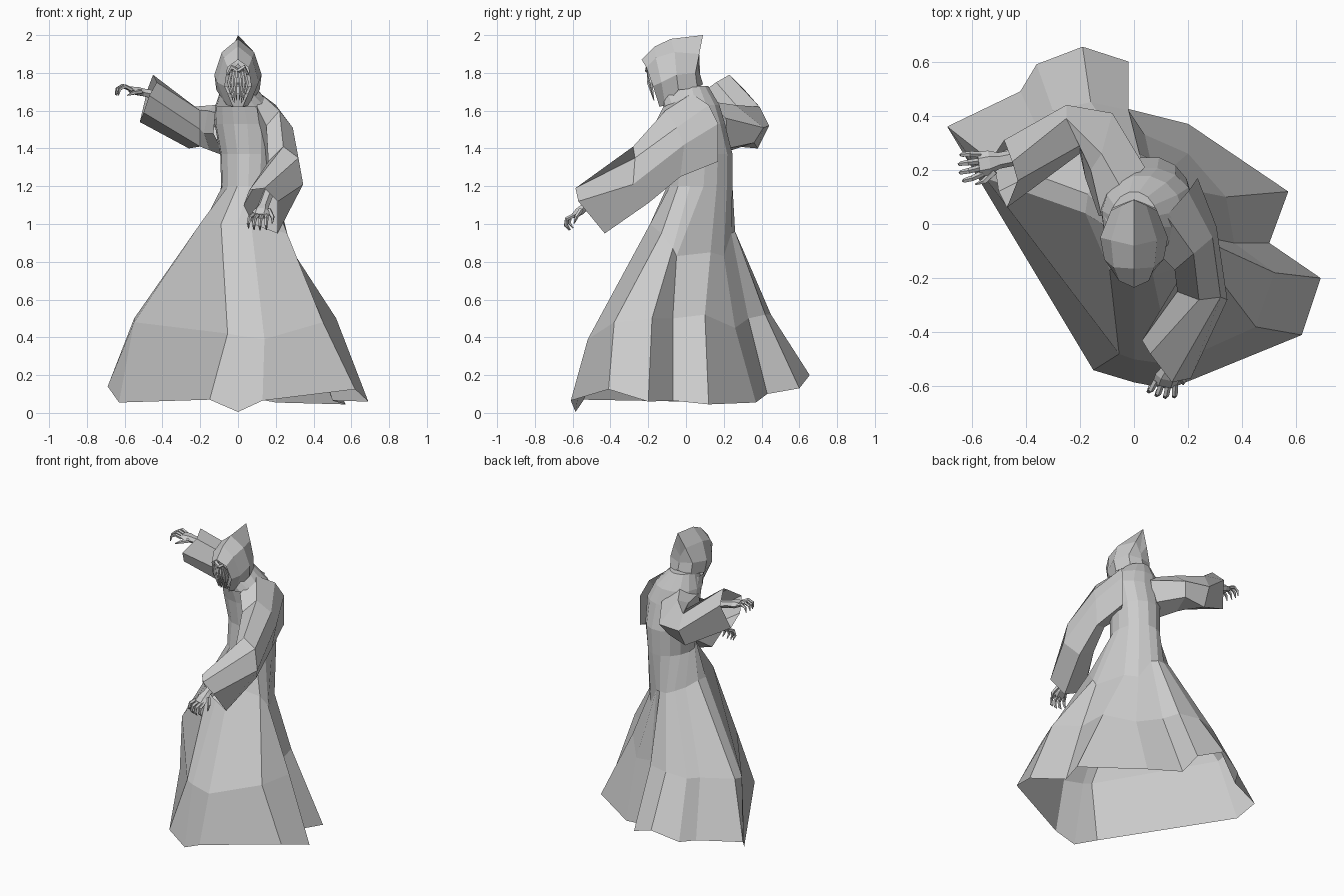
import bpy
import math
from mathutils import Vector

default_cube = bpy.data.objects.get("Cube")
if default_cube:
    bpy.data.objects.remove(default_cube, do_unlink=True)


def make_material(name, colour):
    material = bpy.data.materials.new(name)
    material.use_nodes = True
    material.diffuse_color = colour
    material.node_tree.nodes["Principled BSDF"].inputs["Base Color"].default_value = colour
    return material


stone_grey = make_material("stone grey", (0.6, 0.6, 0.6, 1))


def add_mesh(name, vertices, faces):
    mesh = bpy.data.meshes.new(name)
    mesh.from_pydata([tuple(v) for v in vertices], [], faces)
    mesh.validate()
    mesh.materials.append(stone_grey)
    part = bpy.data.objects.new(name, mesh)
    bpy.context.collection.objects.link(part)
    return part


def loft(name, rings, wrap=True, cap_start=False, cap_end=False):
    """Skin a row of equally sized rings with quads."""
    count = len(rings[0])
    vertices = [point for ring in rings for point in ring]
    faces = []
    for row in range(len(rings) - 1):
        for col in range(count if wrap else count - 1):
            following = (col + 1) % count
            low, high = row * count, (row + 1) * count
            faces.append((low + col, low + following, high + following, high + col))
    if cap_start:
        faces.append(tuple(reversed(range(count))))
    if cap_end:
        faces.append(tuple(range(len(vertices) - count, len(vertices))))
    return add_mesh(name, vertices, faces)


def tube(name, path, radii, sides=5):
    """Tapered low-poly tube along a path."""
    path = [Vector(p) for p in path]
    rings = []
    for index, centre in enumerate(path):
        ahead = path[min(index + 1, len(path) - 1)]
        behind = path[max(index - 1, 0)]
        along = (ahead - behind).normalized()
        side = along.orthogonal().normalized() if index == 0 else (side - along * side.dot(along)).normalized()
        other = along.cross(side)
        turns = [math.tau * k / sides for k in range(sides)]
        rings.append([centre + (side * math.cos(t) + other * math.sin(t)) * radii[index] for t in turns])
    return loft(name, rings, cap_start=True, cap_end=True)


# Robe: folded hem, knee and hip rings, then plain oval rings up to the neck
hem = [(-.63, .26, .055), (-.15, -.54, .07), (0, -.585, .005), (.13, -.61, .065),
       (.62, -.41, .125), (.69, -.2, .06), (.5, -.07, .065), (.57, .12, .045),
       (.2, .37, .055), (-.04, .43, .1), (-.02, .6, .13), (-.19, .655, .2),
       (-.36, .59, .14), (-.42, .49, .13), (-.69, .36, .14)]
knee = [(-.55, .17, .48), (-.055, -.48, .42), (0, -.5, .41), (.14, -.52, .39),
        (.45, -.38, .48), (.52, -.18, .5), (.37, -.07, .5), (.34, .1, .52),
        (.2, .26, .45), (.04, .33, .5), (-.02, .42, .52), (-.16, .45, .52),
        (-.3, .42, .5), (-.36, .36, .5), (-.55, .25, .5)]
hips = [(-.18, .04, 1.03), (-.09, -.17, 1), (0, -.19, 1), (.07, -.19, 1),
        (.26, -.13, .95), (.28, -.07, .87), (.27, -.05, .83), (.19, .13, .85),
        (.13, .2, .83), (.06, .24, .95), (.02, .26, .96), (-.03, .26, .96),
        (-.08, .24, .98), (-.13, .19, 1), (-.17, .11, 1.03)]


def oval(x, y, width, depth, z):
    columns = len(hem)
    angles = [math.tau * (k - 2) / columns - math.pi / 2 for k in range(columns)]
    return [(x + width * math.cos(a), y + depth * math.sin(a), z) for a in angles]


torso = [oval(.055, .075, .145, .175, 1.2), oval(.06, .085, .155, .165, 1.37),
         oval(.05, .06, .175, .15, 1.53), oval(.03, .035, .15, .145, 1.63),
         oval(0, .02, .085, .1, 1.73)]
loft("robe", [hem, knee, hips] + torso, cap_end=True)

# Raised sleeve: shoulder, back-swept upper arm, elbow and open cuff
loft("right_sleeve", [
    [(-.04, .12, 1.65), (.04, .21, 1.56), (.02, .22, 1.4),
     (-.07, .12, 1.36), (-.13, .03, 1.48), (-.12, .03, 1.59)],
    [(-.12, .26, 1.63), (-.08, .41, 1.51), (-.12, .36, 1.43),
     (-.15, .24, 1.39), (-.18, .17, 1.48), (-.16, .2, 1.6)],
    [(-.25, .39, 1.62), (-.25, .44, 1.52), (-.26, .38, 1.4),
     (-.2, .27, 1.41), (-.2, .26, 1.5), (-.2, .29, 1.6)],
    [(-.45, .23, 1.79), (-.48, .31, 1.71), (-.52, .25, 1.54),
     (-.5, .12, 1.59), (-.47, .06, 1.68), (-.43, .16, 1.75)]])

# Lowered sleeve: broad shoulder, upper arm, elbow and open cuff
loft("left_sleeve", [
    [(.12, .03, 1.69), (.2, .12, 1.63), (.235, .17, 1.53),
     (.235, .17, 1.33), (.14, .02, 1.33), (.1, -.12, 1.62)],
    [(.22, -.11, 1.6), (.29, -.05, 1.51), (.305, -.01, 1.42),
     (.28, -.03, 1.25), (.16, -.1, 1.31), (.15, -.17, 1.52)],
    [(.24, -.28, 1.41), (.32, -.27, 1.35), (.345, -.28, 1.21),
     (.28, -.2, 1.11), (.18, -.18, 1.16), (.16, -.25, 1.33)],
    [(.06, -.48, 1.18), (.14, -.585, 1.19), (.21, -.57, 1.12),
     (.21, -.43, .95), (.08, -.4, 1), (.03, -.43, 1.1)]])


def hand(prefix, start, forward, across):
    """Forearm, flat palm, four hooked fingers and a thumb."""
    start, forward, across = Vector(start), Vector(forward).normalized(), Vector(across).normalized()
    back = forward.cross(across).normalized()
    if back.z < 0:
        back = -back

    def at(ahead, sideways, lift):
        return start + forward * ahead + across * sideways + back * lift

    outline = [(1, 0), (.5, 1), (-.5, 1), (-1, 0), (-.5, -1), (.5, -1)]
    sections = [(-.1, .03, .025), (.03, .03, .02), (.07, .045, .022), (.11, .046, .014)]
    loft(prefix + "_palm",
         [[at(ahead, u * wide, v * thick) for u, v in outline] for ahead, wide, thick in sections],
         cap_start=True, cap_end=True)
    for number in range(4):
        offset = number - 1.5
        reach = .01 * (1.5 - abs(offset))
        tube(f"{prefix}_finger_{number + 1}",
             [at(.1, offset * .024, 0), at(.14 + reach, offset * .03, .01),
              at(.165 + reach, offset * .032, -.012), at(.165 + reach, offset * .032, -.045)],
             [.012, .011, .009, .003])
    tube(prefix + "_thumb", [at(.05, -.035, 0), at(.09, -.065, -.015), at(.12, -.07, -.035)],
         [.014, .011, .003])


hand("right", (-.47, .24, 1.69), (-1, -.2, .22), (-.1, 1, 0))
hand("left", (.14, -.51, 1.11), (-.25, -.8, -.65), (-1, .2, .1))


# Hood: mirrored arches from the face opening back to the peak and nape
def arch(half):
    return half + [(-x, y, z) for x, y, z in reversed(half[:-1])]


loft("hood", [
    arch([(.025, -.14, 1.62), (.07, -.175, 1.73), (.055, -.21, 1.83), (0, -.235, 1.87)]),
    arch([(.06, -.11, 1.63), (.11, -.13, 1.75), (.075, -.16, 1.88), (0, -.165, 1.94)]),
    arch([(.115, -.04, 1.71), (.125, -.05, 1.79), (.085, -.06, 1.91), (0, -.08, 1.98)]),
    arch([(.08, .06, 1.72), (.085, .05, 1.8), (.045, .07, 1.9), (0, .09, 2)]),
    arch([(0, .09, 1.74), (0, .075, 1.79), (0, .065, 1.83), (0, .06, 1.86)])],
    wrap=False)

# Cowl joining the hood to the chest
loft("cowl", [[(x, y - .03, z) for x, y, z in oval(0, .02, .1, .125, 1.69)],
              oval(.03, .03, .15, .15, 1.62)])

# Gaunt face with ridges hanging over the mouth
loft("face", [arch([(.02, -.14, 1.64), (.055, -.14, 1.72), (.045, -.17, 1.8), (0, -.19, 1.85)]),
              [(0, -.17, 1.75)] * 7], wrap=False)
for sign, side in ((1, "left"), (-1, "right")):
    tube(side + "_brow", [(0, -.205, 1.81), (sign * .03, -.2, 1.83), (sign * .055, -.18, 1.79)],
         [.012, .014, .006])
    for number, spread in enumerate((.012, .032, .05)):
        tube(f"{side}_face_ridge_{number + 1}",
             [(sign * spread * .7, -.2, 1.81), (sign * spread, -.205 + spread * .4, 1.75),
              (sign * spread * .55, -.17, 1.655)], [.008, .01, .003], sides=4)
